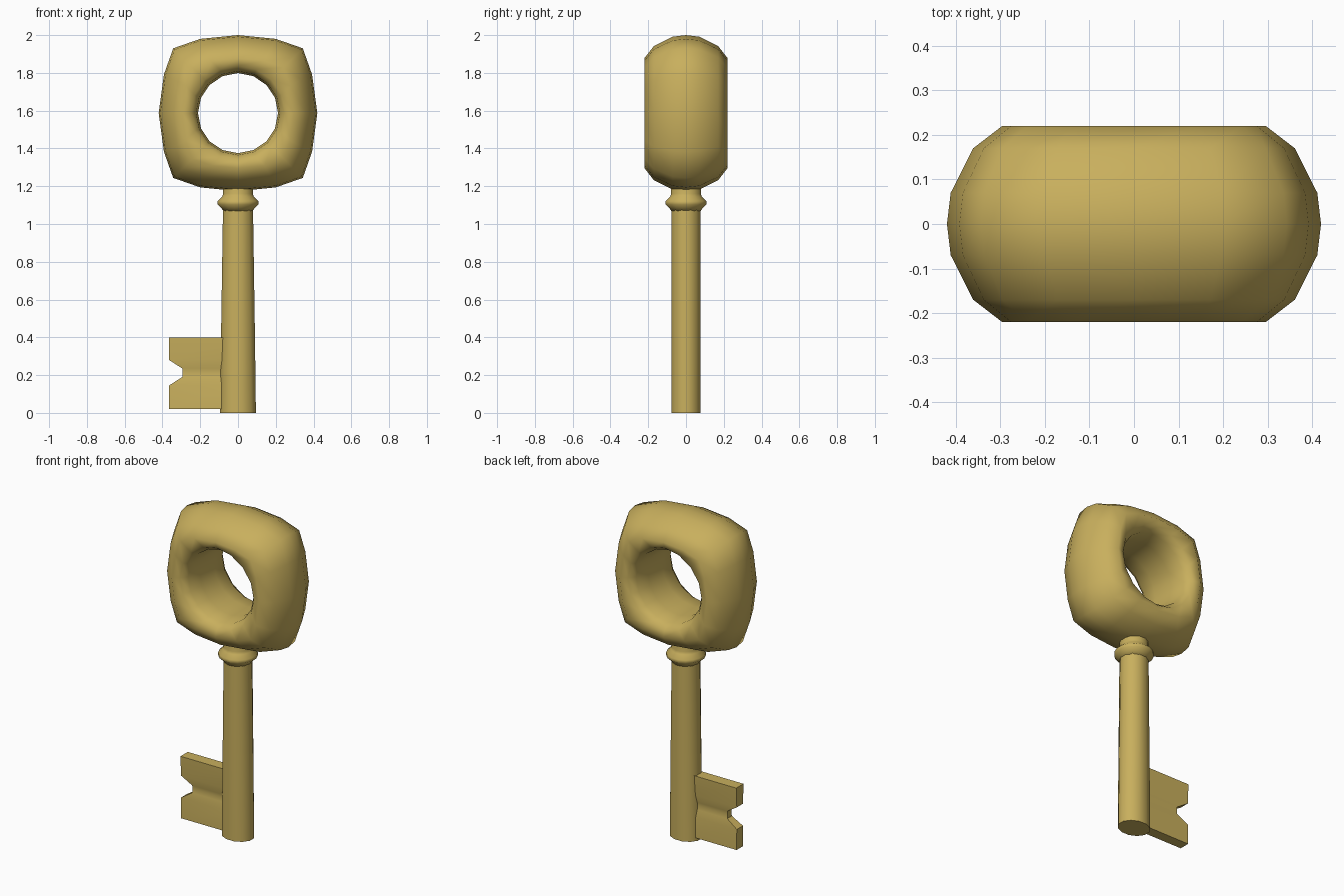
import bpy
import math

if "Cube" in bpy.data.objects:
    bpy.data.objects.remove(bpy.data.objects["Cube"])

brass = bpy.data.materials.new("brass")
brass.diffuse_color = (0.58, 0.43, 0.11, 1)
brass.use_nodes = True
brass.node_tree.nodes["Principled BSDF"].inputs["Base Color"].default_value = brass.diffuse_color


def make_object(name, verts, faces, angle):
    mesh = bpy.data.meshes.new(name)
    mesh.from_pydata(verts, [], faces)
    mesh.materials.append(brass)
    obj = bpy.data.objects.new(name, mesh)
    bpy.context.collection.objects.link(obj)
    bpy.ops.object.select_all(action='DESELECT')
    obj.select_set(True)
    bpy.context.view_layer.objects.active = obj
    bpy.ops.object.mode_set(mode='EDIT')
    bpy.ops.mesh.select_all(action='SELECT')
    bpy.ops.mesh.normals_make_consistent(inside=False)
    bpy.ops.object.mode_set(mode='OBJECT')
    bpy.ops.object.shade_smooth_by_angle(angle=math.radians(angle))
    return obj


def loft(name, loops, closed, angle):
    """Bridge equal loops of points; closed joins last to first, else caps ends."""
    n, m = len(loops[0]), len(loops)
    verts = [p for loop in loops for p in loop]
    faces = []
    for i in range(m if closed else m - 1):
        a, b = i * n, ((i + 1) % m) * n
        for j in range(n):
            k = (j + 1) % n
            faces.append((a + j, a + k, b + k, b + j))
    if not closed:
        faces += [list(range(n)), list(range((m - 1) * n, m * n))]
    return make_object(name, verts, faces, angle)


def ellipse(rx, ry, z, n=12):
    return [(rx * math.cos((i + 0.5) * math.tau / n),
             ry * math.sin((i + 0.5) * math.tau / n), z) for i in range(n)]


# Bow: rounded-square ring with a round hole
CZ = 1.587
quarter = [(0.42, 0), (0.392, 0.205), (0.343, 0.343), (0.2, 0.393)]
top = [(0, 0.413)]
half = quarter + top + [(-x, z) for x, z in reversed(quarter)]
outline = half + [(x, -z) for x, z in reversed(half[1:-1])]
circle = [(math.cos(i * math.tau / 16), math.sin(i * math.tau / 16)) for i in range(16)]
outer = [(0.22, 0.705), (0.17, 0.86), (0.07, 0.98)]
inner = [(0.07, 0.212), (0.165, 0.222), (0.205, 0.25)]


def ring(shape, s, y):
    return [(x * s, y, CZ + z * s) for x, z in shape]


section = [(outline, s, y) for y, s in outer] + [(outline, 1, 0)]
section += [(outline, s, -y) for y, s in reversed(outer)]
section += [(circle, s, -y) for y, s in reversed(inner)] + [(circle, 0.212, 0)]
section += [(circle, s, y) for y, s in inner]
loft("bow", [ring(*s) for s in section], True, 60)

# Shaft: slightly tapered faceted rod
loft("shaft", [ellipse(0.098, 0.08, 0), ellipse(0.093, 0.08, 0.4),
               ellipse(0.082, 0.08, 1.1)], False, 50)

# Collar and neck below the bow
loft("collar", [ellipse(r, r, z, 16) for r, z in
                [(0.08, 1.07), (0.09, 1.085), (0.11, 1.103), (0.11, 1.122),
                 (0.085, 1.145), (0.08, 1.16), (0.08, 1.22)]], False, 60)

# Bit: notched plate, thinner along the central groove
rows = [(0.02, -0.365, 0.032), (0.145, -0.365, 0.03), (0.19, -0.295, 0.022),
        (0.215, -0.295, 0.018), (0.235, -0.295, 0.022), (0.28, -0.365, 0.03),
        (0.40, -0.365, 0.035)]
loft("bit", [[(x, -y, z), (0, -y, z), (0, y, z), (x, y, z)]
             for z, x, y in rows], False, 50)
